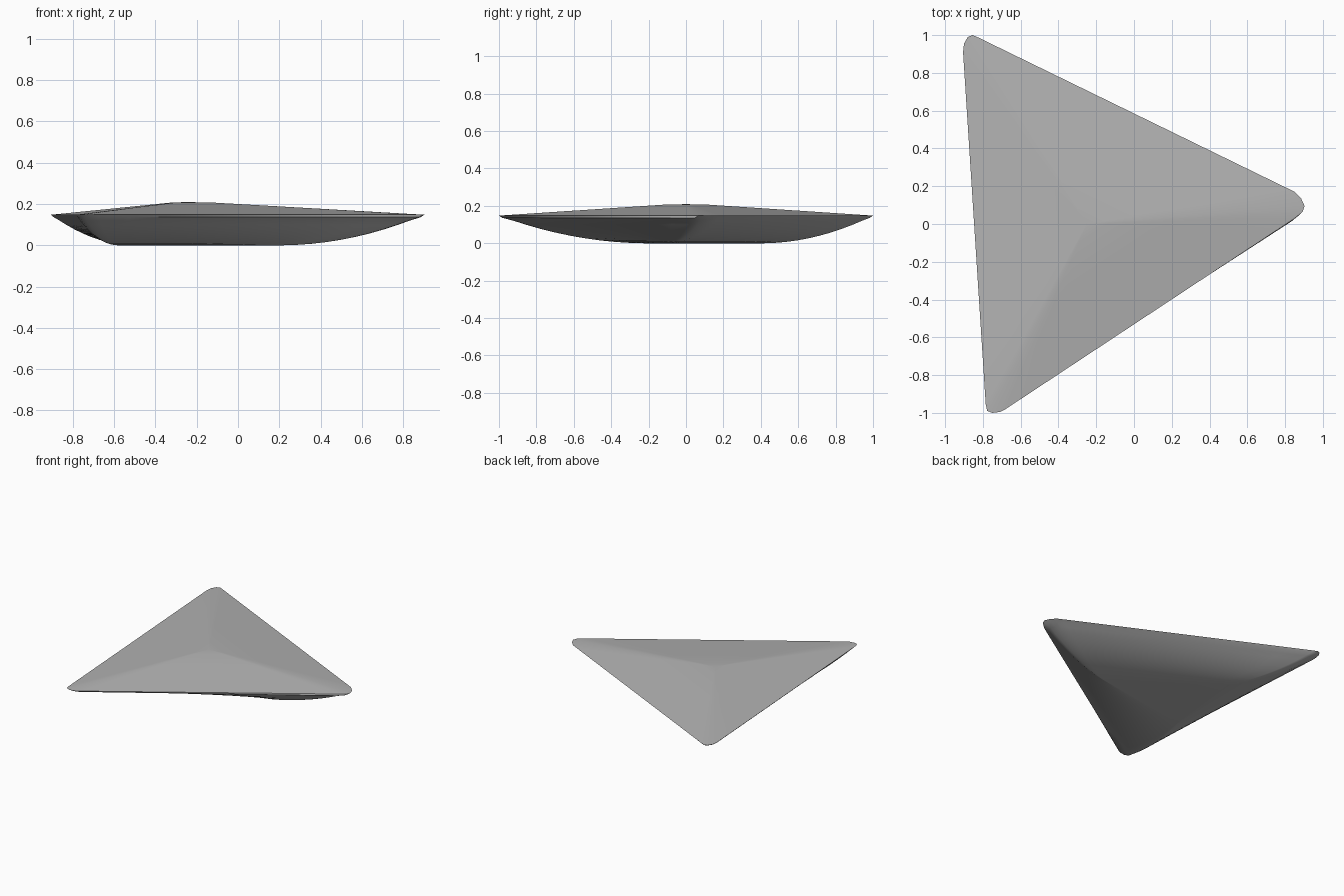
import bpy, bmesh
from mathutils import Vector

cube = bpy.data.objects.get("Cube")
if cube:
    bpy.data.objects.remove(cube, do_unlink=True)

RIM_Z, PEAK_Z = 0.148, 0.209
EDGE_STEPS = 10

# Rounded tips of the plan outline, anticlockwise: left, back, front
TIPS = [
    [(0.85, 0.03), (0.893, 0.065), (0.903, 0.095), (0.885, 0.135), (0.85, 0.17), (0.81, 0.19)],
    [(-0.83, 0.99), (-0.855, 1.0), (-0.88, 0.99), (-0.9, 0.955), (-0.905, 0.91)],
    [(-0.785, -0.955), (-0.777, -0.99), (-0.75, -1.0), (-0.71, -0.995), (-0.68, -0.98)],
]
KEEL = [Vector((0.2, -0.09)), Vector((-0.5, 0.4)), Vector((-0.58, -0.2))]
PEAK = [Vector((-0.25, 0.0))] * 3
LIP = [Vector((0.004, -0.012)), Vector((0, 0)), Vector((0.004, -0.006))]


def outline(targets, t, shift=None):
    """Plan outline with every tip drawn towards its target by t."""
    tips = []
    for k, tip in enumerate(TIPS):
        push = shift[k] if shift else Vector((0, 0))
        tips.append([Vector(p).lerp(targets[k], t) + push for p in tip])
    points = []
    for k, tip in enumerate(tips):
        nxt = tips[(k + 1) % 3][0]
        points += tip
        points += [tip[-1].lerp(nxt, i / EDGE_STEPS) for i in range(1, EDGE_STEPS)]
    return points


def add_ring(bm, points, z):
    return [bm.verts.new((p.x, p.y, z)) for p in points]


def bridge(bm, lower, upper):
    n = len(lower)
    for i in range(n):
        j = (i + 1) % n
        bm.faces.new((lower[i], lower[j], upper[j], upper[i]))


bm = bmesh.new()
rings = []

# Curved underside, from the flat base up to the rim
for t in (0.97, 0.88, 0.78, 0.68, 0.58, 0.48, 0.38, 0.28, 0.18, 0.1):
    rings.append(add_ring(bm, outline(KEEL, t), RIM_Z * (1 - t) ** 2))

# Thin lip under the rim, fuller along the front edge
rings.append(add_ring(bm, outline(KEEL, 0.03, LIP), RIM_Z * 0.92))

# Rim and shallow three-sided top
for t in (0, 0.3, 0.6, 0.9):
    rings.append(add_ring(bm, outline(PEAK, t), RIM_Z + (PEAK_Z - RIM_Z) * t / 0.92))
for lower, upper in zip(rings, rings[1:]):
    bridge(bm, lower, upper)

# Base and peak caps
bm.faces.new(list(reversed(rings[0])))
peak = bm.verts.new((PEAK[0].x, PEAK[0].y, PEAK_Z))
last = rings[-1]
for i, v in enumerate(last):
    bm.faces.new((v, last[(i + 1) % len(last)], peak))

# Rest the base on the ground
low = min(v.co.z for v in bm.verts)
bmesh.ops.translate(bm, verts=bm.verts, vec=(0, 0, -low))
bmesh.ops.recalc_face_normals(bm, faces=bm.faces)

mesh = bpy.data.meshes.new("wing_hull")
bm.to_mesh(mesh)
bm.free()
hull = bpy.data.objects.new("wing_hull", mesh)
bpy.context.collection.objects.link(hull)

# Plain grey finish
grey = bpy.data.materials.new("plain_grey")
grey.use_nodes = True
colour = (0.45, 0.45, 0.45, 1)
grey.diffuse_color = colour
grey.node_tree.nodes["Principled BSDF"].inputs["Base Color"].default_value = colour
mesh.materials.append(grey)

# Smooth surfaces with a crisp rim
bpy.ops.object.select_all(action='DESELECT')
hull.select_set(True)
bpy.context.view_layer.objects.active = hull
bpy.ops.object.shade_smooth_by_angle(angle=0.6)
